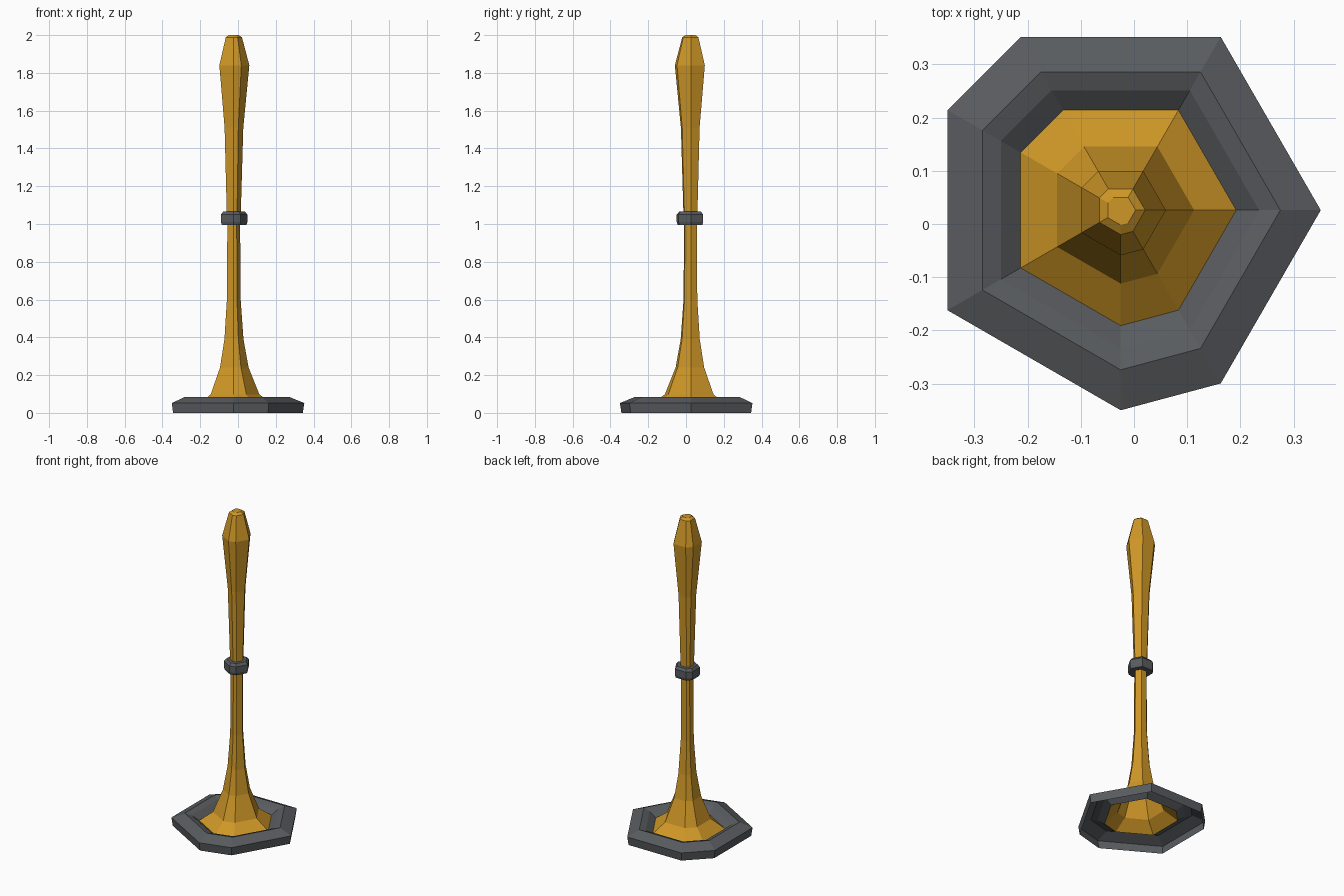
import bpy, bmesh
from math import cos, sin, radians

cube = bpy.data.objects.get("Cube")
if cube:
    bpy.data.objects.remove(cube, do_unlink=True)

AXIS = (-0.025, 0.026)
# Irregular seven-sided section shared by every part
ANGLES = [radians(a) for a in (0, 60, 120, 150, 210, 270, 300)]


def make_material(name, colour):
    mat = bpy.data.materials.new(name)
    mat.use_nodes = True
    mat.diffuse_color = colour
    mat.node_tree.nodes["Principled BSDF"].inputs["Base Color"].default_value = colour
    return mat


def lathe(name, profile, mat, cap_bottom=False, cap_top=False):
    """Sweep (radius, height) points, listed bottom to top, around the section."""
    bm = bmesh.new()
    rings = [[bm.verts.new((r * cos(a), r * sin(a), z)) for a in ANGLES]
             for r, z in profile]
    n = len(ANGLES)
    for low, high in zip(rings, rings[1:]):
        for i in range(n):
            j = (i + 1) % n
            bm.faces.new((low[i], low[j], high[j], high[i]))
    if cap_bottom:
        bm.faces.new(rings[0][::-1])
    if cap_top:
        bm.faces.new(rings[-1])
    mesh = bpy.data.meshes.new(name)
    bm.to_mesh(mesh)
    bm.free()
    mesh.materials.append(mat)
    obj = bpy.data.objects.new(name, mesh)
    obj.location = (*AXIS, 0)
    bpy.context.collection.objects.link(obj)
    return obj


gold = make_material("golden yellow", (0.62, 0.31, 0.02, 1))
grey = make_material("dark grey", (0.1, 0.107, 0.115, 1))

# Hollow base rim: outer wall, sloped top, dished inner edge
lathe("base_rim", [(0.368, 0), (0.376, 0.052), (0.3, 0.083),
                   (0.26, 0.07), (0.217, 0.04)], grey)

# Shallow foot flaring into the lower stem, open underneath
lathe("stem", [(0.217, 0.04), (0.138, 0.098), (0.081, 0.24), (0.054, 0.39),
               (0.039, 0.6), (0.036, 1.03)], gold)

# Collar between stem and handle
lathe("collar", [(0.07, 0.995), (0.075, 1.01), (0.075, 1.05), (0.062, 1.065)],
      grey, cap_bottom=True, cap_top=True)

# Tapered handle with a bevelled tip
lathe("handle", [(0.039, 1.03), (0.053, 1.51), (0.085, 1.84),
                 (0.046, 1.988), (0.028, 2.0)], gold, cap_top=True)
